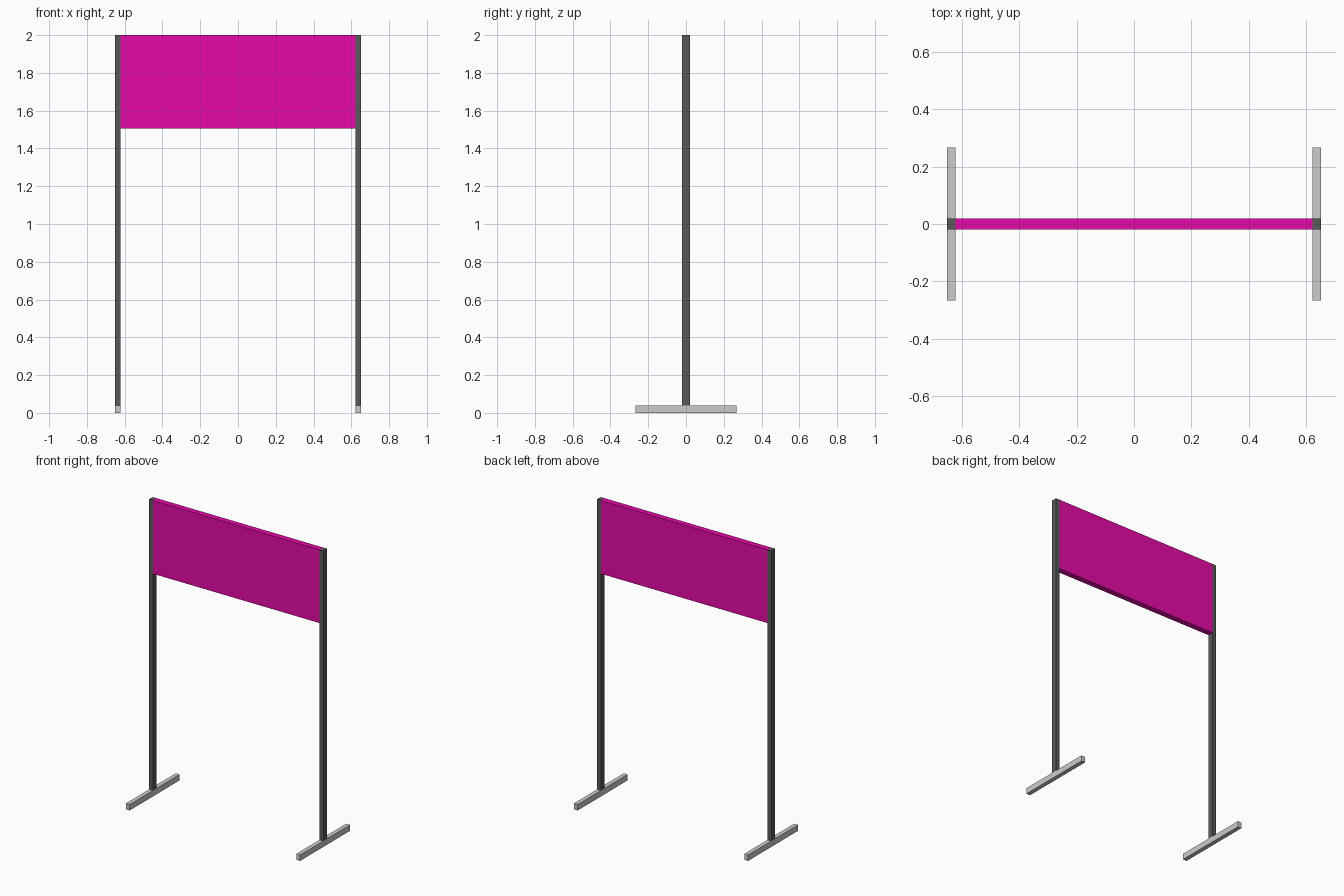
import bpy

if "Cube" in bpy.data.objects:
    bpy.data.objects.remove(bpy.data.objects["Cube"])

POST_X = 0.637      # centre line of each upright
POST_W = 0.029      # upright width
DEPTH = 0.04        # thickness of uprights and panel
FOOT_H = 0.04
TOP = 2.0
PANEL_BOTTOM = 1.505


def material(name, color):
    mat = bpy.data.materials.new(name)
    mat.diffuse_color = (*color, 1.0)
    mat.use_nodes = True
    mat.node_tree.nodes["Principled BSDF"].inputs["Base Color"].default_value = mat.diffuse_color
    return mat


def box(name, center, size, mat=None):
    bpy.ops.mesh.primitive_cube_add(size=1, location=center)
    obj = bpy.context.object
    obj.name = name
    obj.scale = size
    bpy.ops.object.transform_apply(location=False, rotation=False, scale=True)
    if mat:
        obj.data.materials.append(mat)
    return obj


dark = material("dark_grey", (0.1, 0.1, 0.1))
magenta = material("magenta", (0.79, 0.003, 0.39))

# Uprights and floor feet, one pair per side
for side, sx in (("left", -1), ("right", 1)):
    box(f"{side}_post", (sx * POST_X, 0, (TOP + FOOT_H) / 2),
        (POST_W, DEPTH, TOP - FOOT_H), dark)
    box(f"{side}_foot", (sx * POST_X, 0, FOOT_H / 2),
        (POST_W, 0.533, FOOT_H))

# Sign panel held between the uprights
box("sign_panel", (0, 0, (TOP + PANEL_BOTTOM) / 2),
    (2 * POST_X - POST_W, DEPTH, TOP - PANEL_BOTTOM), magenta)
